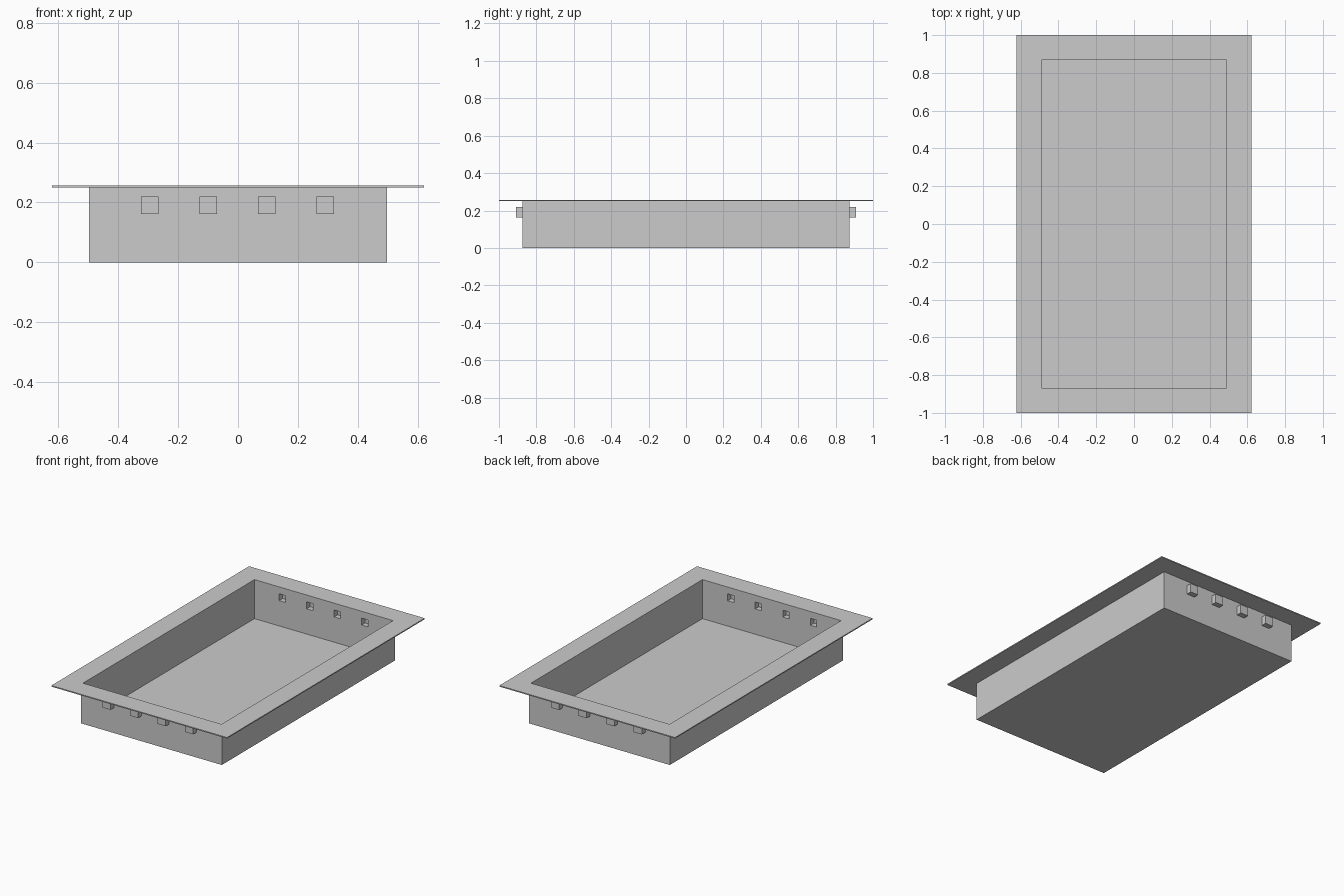
import bpy, bmesh

if "Cube" in bpy.data.objects:
    bpy.data.objects.remove(bpy.data.objects["Cube"])

HX, HY = 0.498, 0.875          # tub half size
FX, FY, FZ = 0.622, 1.0, 0.25  # flange half size and underside height
T = 0.007                      # sheet thickness
POCKETS = [-0.295, -0.1, 0.096, 0.291]
PS, PZ, PY = 0.029, 0.191, 0.91  # pocket half size, centre height, outer face

bm = bmesh.new()


def quad(*pts):
    bm.faces.new([bm.verts.new(p) for p in pts])


def skin(d):
    """One side of the sheet, offset inward by d."""
    hx, hy, s = HX - d, HY - d, PS - d
    xs = [-hx] + [x + k * s for x in POCKETS for k in (-1, 1)] + [hx]
    zs = [d, PZ - s, PZ + s, FZ + d]
    top = zs[-1]
    ox = [-FX] + xs[1:-1] + [FX]
    for i in range(len(xs) - 1):
        a, b = xs[i], xs[i + 1]
        # floor strip
        quad((a, -hy, d), (b, -hy, d), (b, hy, d), (a, hy, d))
        for sy in (-1, 1):
            y, p = sy * hy, sy * (PY - d)
            # end flange strip
            quad((a, y, top), (b, y, top),
                 (ox[i + 1], sy * FY, top), (ox[i], sy * FY, top))
            # end wall cells, with square pockets pushed outward
            for j in range(3):
                c, e = zs[j], zs[j + 1]
                ring = [(a, c), (b, c), (b, e), (a, e)]
                if i % 2 == 1 and j == 1:
                    quad(*[(u, p, v) for u, v in ring])
                    for k in range(4):
                        (u, v), (m, n) = ring[k], ring[(k + 1) % 4]
                        quad((u, y, v), (m, y, n), (m, p, n), (u, p, v))
                else:
                    quad(*[(u, y, v) for u, v in ring])
    for sx in (-1, 1):
        x = sx * hx
        # side walls and side flange
        for j in range(3):
            quad((x, -hy, zs[j]), (x, hy, zs[j]),
                 (x, hy, zs[j + 1]), (x, -hy, zs[j + 1]))
        quad((x, -hy, top), (x, hy, top), (sx * FX, FY, top), (sx * FX, -FY, top))


# outer and inner skins, joined around the rim
skin(0)
skin(T)
bmesh.ops.remove_doubles(bm, verts=bm.verts[:], dist=0.0001)
rim = [e for e in bm.edges if e.is_boundary]
bmesh.ops.bridge_loops(bm, edges=rim)
bmesh.ops.recalc_face_normals(bm, faces=bm.faces[:])
# merge coplanar strips into clean panels
bmesh.ops.dissolve_limit(bm, angle_limit=0.01, verts=bm.verts[:], edges=bm.edges[:])

mesh = bpy.data.meshes.new("flanged_tray")
bm.to_mesh(mesh)
bm.free()
tray = bpy.data.objects.new("flanged_tray", mesh)
bpy.context.collection.objects.link(tray)
